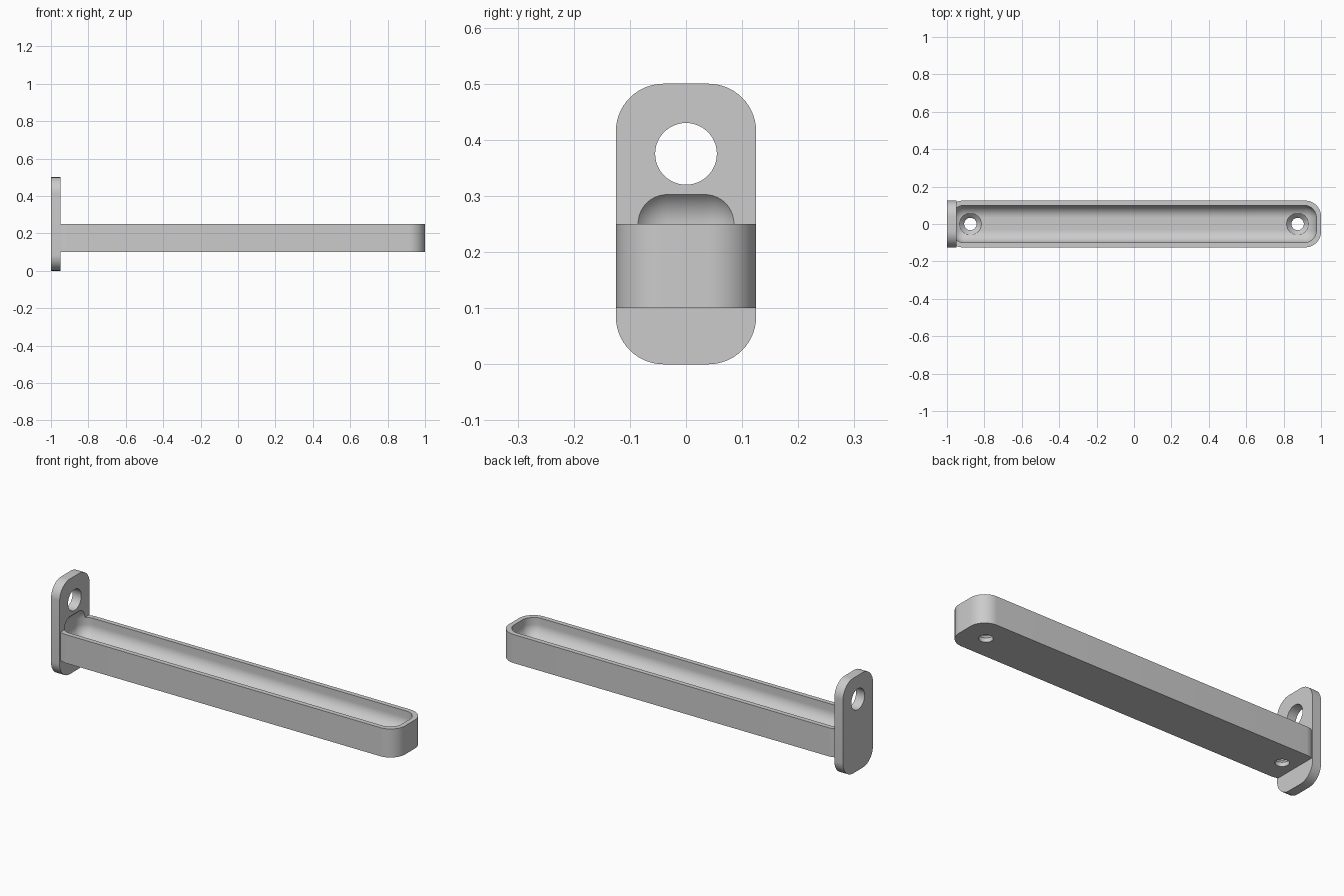
import bpy
import bmesh
from math import radians
from mathutils import Matrix

default_cube = bpy.data.objects.get("Cube")
if default_cube:
    bpy.data.objects.remove(default_cube, do_unlink=True)

grey = bpy.data.materials.new("plain_grey")
grey.use_nodes = True
colour = (0.6, 0.6, 0.6, 1)
grey.diffuse_color = colour
grey.node_tree.nodes["Principled BSDF"].inputs["Base Color"].default_value = colour


def finish(name, bm):
    mesh = bpy.data.meshes.new(name)
    bm.to_mesh(mesh)
    bm.free()
    mesh.materials.append(grey)
    obj = bpy.data.objects.new(name, mesh)
    bpy.context.collection.objects.link(obj)
    return obj


def rounded_box(name, low, high, radius, axis=None):
    """Box with edges along one axis rounded, or every edge if axis is None."""
    bm = bmesh.new()
    bmesh.ops.create_cube(bm, size=1)
    for v in bm.verts:
        v.co = [(a + b) / 2 + c * (b - a) for a, b, c in zip(low, high, v.co)]
    edges = [e for e in bm.edges if axis is None
             or abs((e.verts[0].co - e.verts[1].co).normalized()[axis]) > 0.9]
    bmesh.ops.bevel(bm, geom=edges, offset=radius, offset_type='OFFSET',
                    segments=14, profile=0.5, affect='EDGES')
    return finish(name, bm)


def cone(name, centre, r1, r2, depth, turn=0):
    bm = bmesh.new()
    bmesh.ops.create_cone(bm, cap_ends=True, segments=48, radius1=r1, radius2=r2, depth=depth,
                          matrix=Matrix.Translation(centre) @ Matrix.Rotation(turn, 4, 'Y'))
    return finish(name, bm)


def combine(target, tool, operation):
    mod = target.modifiers.new(operation.lower(), 'BOOLEAN')
    mod.operation = operation
    mod.solver = 'EXACT'
    mod.object = tool
    bpy.context.view_layer.update()
    result = bpy.data.meshes.new_from_object(
        target.evaluated_get(bpy.context.evaluated_depsgraph_get()))
    target.modifiers.clear()
    target.data = result
    bpy.data.objects.remove(tool, do_unlink=True)


# Upright end plate joined to the long bar
bracket = rounded_box("tray_bracket", (-1, -0.125, 0), (-0.95, 0.125, 0.5), 0.085, axis=0)
bar = rounded_box("bar", (-0.999, -0.125, 0.1), (1, 0.125, 0.25), 0.085, axis=2)
combine(bracket, bar, 'UNION')

# Round-edged trough, which bites slightly into the plate
trough = rounded_box("trough", (-0.975, -0.1, 0.149), (0.975, 0.1, 0.317), 0.0665)
combine(bracket, trough, 'DIFFERENCE')

# Hanging hole in the plate
combine(bracket, cone("hanging_hole", (-0.975, 0, 0.375), 0.055, 0.055, 0.2, radians(90)),
        'DIFFERENCE')

# Countersunk screw holes through the trough floor
for x in (-0.875, 0.875):
    combine(bracket, cone("screw_hole", (x, 0, 0.12), 0.033, 0.033, 0.1), 'DIFFERENCE')
    combine(bracket, cone("countersink", (x, 0, 0.136), 0.033, 0.06, 0.028), 'DIFFERENCE')
    combine(bracket, cone("head_recess", (x, 0, 0.17), 0.06, 0.06, 0.042), 'DIFFERENCE')

# Smooth curves, keep edges sharp
bpy.ops.object.select_all(action='DESELECT')
bracket.select_set(True)
bpy.context.view_layer.objects.active = bracket
bpy.ops.object.shade_smooth_by_angle(angle=radians(30))
